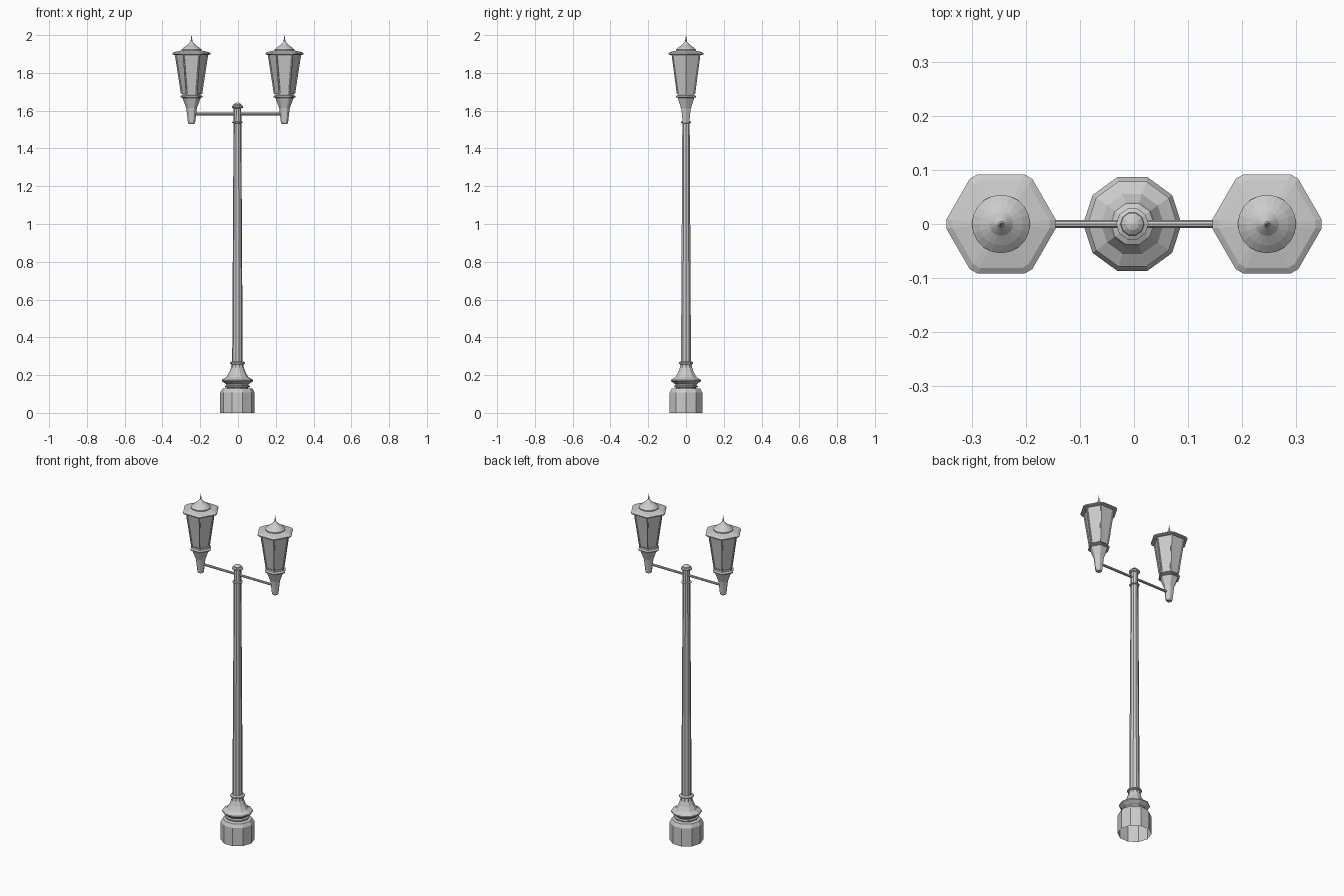
import bpy, bmesh, math
from mathutils import Vector, Matrix

if "Cube" in bpy.data.objects:
    bpy.data.objects.remove(bpy.data.objects["Cube"])

LAMP_X = 0.246
POST_X = -0.003


def make_object(name, bm, smooth=False):
    bmesh.ops.recalc_face_normals(bm, faces=bm.faces)
    mesh = bpy.data.meshes.new(name)
    bm.to_mesh(mesh)
    bm.free()
    ob = bpy.data.objects.new(name, mesh)
    bpy.context.collection.objects.link(ob)
    for p in mesh.polygons:
        p.use_smooth = smooth
    return ob


def polygon(sides, clip=0.0):
    """Unit polygon with a corner on +x; clip cuts each corner in two."""
    pts = [Vector((math.cos(2 * math.pi * i / sides), math.sin(2 * math.pi * i / sides)))
           for i in range(sides)]
    if not clip:
        return pts
    out = []
    for i, p in enumerate(pts):
        out += [p.lerp(pts[i - 1], clip), p.lerp(pts[(i + 1) % sides], clip)]
    return out


def stack(name, profile, section, x=0.0, bottom=True, top=True, smooth=False):
    """Loft a section through (radius, z) rows."""
    bm = bmesh.new()
    rows = [[bm.verts.new((x + r * p.x, r * p.y, z)) for p in section] for r, z in profile]
    n = len(section)
    for a, b in zip(rows, rows[1:]):
        for i in range(n):
            j = (i + 1) % n
            bm.faces.new((a[i], a[j], b[j], b[i]))
    if bottom:
        bm.faces.new(rows[0][::-1])
    if top:
        bm.faces.new(rows[-1])
    return make_object(name, bm, smooth)


def rod(name, ends, radius, sides):
    """Straight bars between pairs of points."""
    bm = bmesh.new()
    for a, b in ends:
        d = b - a
        m = Matrix.Translation((a + b) / 2) @ d.to_track_quat('Z', 'Y').to_matrix().to_4x4()
        bmesh.ops.create_cone(bm, cap_ends=True, segments=sides, radius1=radius,
                              radius2=radius, depth=d.length, matrix=m)
    return make_object(name, bm)


TEN = polygon(10)
HEX = polygon(6)
CLIPPED_HEX = polygon(6, 0.09)
ROUND = polygon(20)

# Pedestal, open underneath
stack("pedestal", [(.091, 0), (.091, .108), (.080, .128), (.055, .130), (.055, .134), (.066, .136),
                   (.066, .142), (.058, .146), (.060, .152), (.083, .168), (.083, .175),
                   (.058, .190), (.043, .215), (.034, .240), (.031, .260)],
      TEN, POST_X, bottom=False)

# Post with its collars and cap
stack("post", [(.028, .25), (.020, 1.62)], TEN, POST_X)
stack("lower_collar", [(.030, .256), (.040, .260), (.040, .267), (.030, .272)], TEN, POST_X)
stack("upper_collar", [(.020, 1.533), (.028, 1.536), (.028, 1.541), (.020, 1.544)], TEN, POST_X)
stack("post_cap", [(.021, 1.612), (.030, 1.616), (.030, 1.624), (.022, 1.628),
                   (.021, 1.633), (.012, 1.640), (.003, 1.643)], TEN, POST_X)

# Cross arm
rod("cross_arm", [(Vector((-LAMP_X, 0, 1.582)), Vector((LAMP_X, 0, 1.582)))], .007, 8)

for side, x in (("left", -LAMP_X), ("right", LAMP_X)):
    # Tapered holder and rim below the glass
    stack(side + "_lantern_holder",
          [(.015, 1.530), (.020, 1.537), (.027, 1.595), (.030, 1.615), (.048, 1.660), (.052, 1.670)],
          CLIPPED_HEX, x)
    stack(side + "_lantern_rim",
          [(.052, 1.668), (.062, 1.671), (.062, 1.677), (.050, 1.682), (.048, 1.690)],
          CLIPPED_HEX, x)
    stack(side + "_lantern_sill", [(.054, 1.687), (.055, 1.696)], HEX, x)

    # Glass panes and corner bars
    stack(side + "_glass", [(.050, 1.690), (.083, 1.904)], HEX, x)
    bars = [(Vector((x + .052 * p.x, .052 * p.y, 1.690)),
             Vector((x + .085 * p.x, .085 * p.y, 1.904))) for p in HEX]
    rod(side + "_corner_bars", bars, .0045, 6)

    # Hexagonal roof
    stack(side + "_lantern_roof",
          [(.100, 1.896), (.106, 1.898), (.106, 1.904), (.094, 1.911), (.058, 1.918)],
          CLIPPED_HEX, x)
    # Round cap with finial
    stack(side + "_roof_finial",
          [(.054, 1.914), (.054, 1.923), (.040, 1.935), (.022, 1.947), (.008, 1.962), (.004, 1.968),
           (.005, 1.974), (.003, 1.980), (.0006, 2.0)], ROUND, x)
